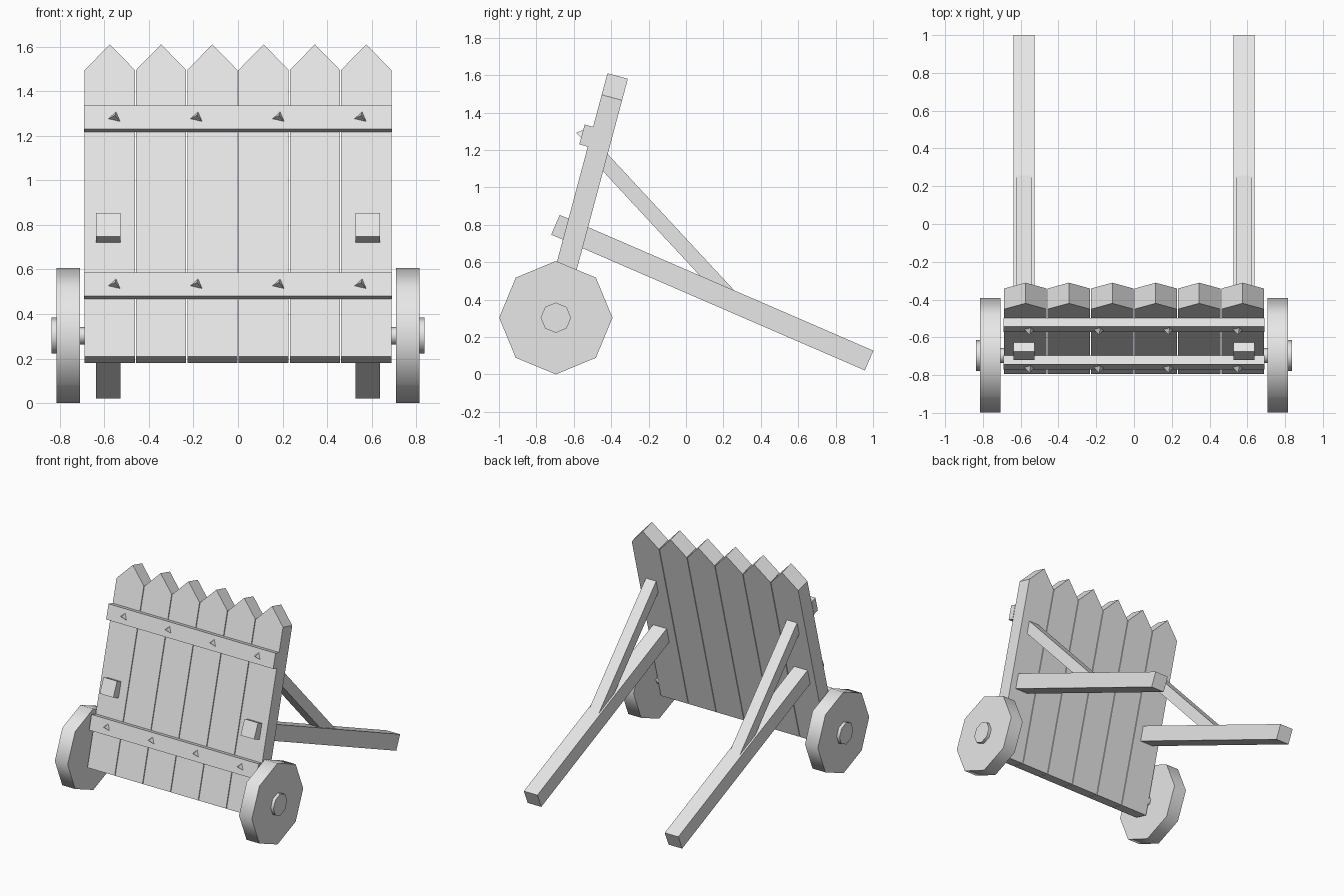
import bpy, bmesh, math
from mathutils import Vector

if "Cube" in bpy.data.objects:
    bpy.data.objects.remove(bpy.data.objects["Cube"])

grey = bpy.data.materials.new("plain_grey")
grey.use_nodes = True
COLOUR = (0.8, 0.8, 0.8, 1)
grey.diffuse_color = COLOUR
grey.node_tree.nodes["Principled BSDF"].inputs["Base Color"].default_value = COLOUR

# Shield frame: bottom front edge, leaning back
TILT = math.radians(15)
BASE = Vector((0, -0.795, 0.21))
UP = Vector((0, math.sin(TILT), math.cos(TILT)))
OUT = Vector((0, -math.cos(TILT), math.sin(TILT)))
SIDE = Vector((1, 0, 0))


def on_shield(x, u, n):
    return BASE + SIDE * x + UP * u + OUT * n


def finish(name, bm):
    bmesh.ops.recalc_face_normals(bm, faces=bm.faces)
    mesh = bpy.data.meshes.new(name)
    bm.to_mesh(mesh)
    bm.free()
    mesh.materials.append(grey)
    obj = bpy.data.objects.new(name, mesh)
    bpy.context.collection.objects.link(obj)
    return obj


def prism(name, outline, depth):
    """Extrude a closed outline along a vector."""
    bm = bmesh.new()
    face = bm.faces.new([bm.verts.new(p) for p in outline])
    result = bmesh.ops.extrude_face_region(bm, geom=[face], use_keep_orig=True)
    moved = [g for g in result["geom"] if isinstance(g, bmesh.types.BMVert)]
    bmesh.ops.translate(bm, verts=moved, vec=depth)
    return finish(name, bm)


def beam(name, x, start, end, width, thick):
    """Square timber in the yz plane between two centre points."""
    a, b = Vector((x, *start)), Vector((x, *end))
    across = (b - a).normalized().cross(SIDE) * thick / 2
    half = SIDE * width / 2
    outline = [a - half - across, a + half - across, a + half + across, a - half + across]
    return prism(name, outline, b - a)


def disc(name, x0, x1, radius):
    """Eight-sided disc around the wheel axis, with a point at the top."""
    outline = [Vector((x0, -0.696 + radius * math.sin(i * math.pi / 4),
                       0.303 + radius * math.cos(i * math.pi / 4))) for i in range(8)]
    obj = prism(name, outline, SIDE * (x1 - x0))
    bpy.ops.object.select_all(action='DESELECT')
    obj.select_set(True)
    bpy.context.view_layer.objects.active = obj
    bpy.ops.object.shade_smooth_by_angle(angle=math.radians(50))
    return obj


# Pointed planks
PITCH, HALF, THICK = 0.23, 0.1125, 0.113
for i in range(6):
    x = (i - 2.5) * PITCH
    profile = [(-HALF, 0), (HALF, 0), (HALF, 1.33), (0, 1.449), (-HALF, 1.33)]
    prism(f"plank_{i + 1}", [on_shield(x + dx, u, 0) for dx, u in profile], -OUT * THICK)

# Cross rails with three-sided spikes
for label, low in (("lower", 0.267), ("upper", 1.043)):
    profile = [(-0.69, low), (0.69, low), (0.69, low + 0.11), (-0.69, low + 0.11)]
    prism(f"{label}_rail", [on_shield(x, u, 0) for x, u in profile], OUT * 0.047)
    for i in range(4):
        x, u = (i - 1.5) * 0.368, low + 0.055
        bm = bmesh.new()
        base = [bm.verts.new(on_shield(x + dx, u + du, 0.046))
                for dx, du in ((-0.03, -0.007), (0.005, 0.026), (0.024, -0.02))]
        tip = bm.verts.new(on_shield(x, u, 0.08))
        bm.faces.new(base)
        for j in range(3):
            bm.faces.new((base[j], base[(j + 1) % 3], tip))
        finish(f"{label}_spike_{i + 1}", bm)

# Handles, braces and wheels on both sides
for label, s in (("left", 1), ("right", -1)):
    beam(f"{label}_handle", s * 0.582, (-0.698, 0.80), (0.979, 0.074), 0.112, 0.115)
    beam(f"{label}_brace", s * 0.582, (-0.46, 1.163), (0.232, 0.417), 0.085, 0.081)
    disc(f"{label}_wheel", s * 0.708, s * 0.814, 0.303)
    disc(f"{label}_hub", s * 0.80, s * 0.837, 0.081)
    disc(f"{label}_axle", s * 0.66, s * 0.72, 0.039)
